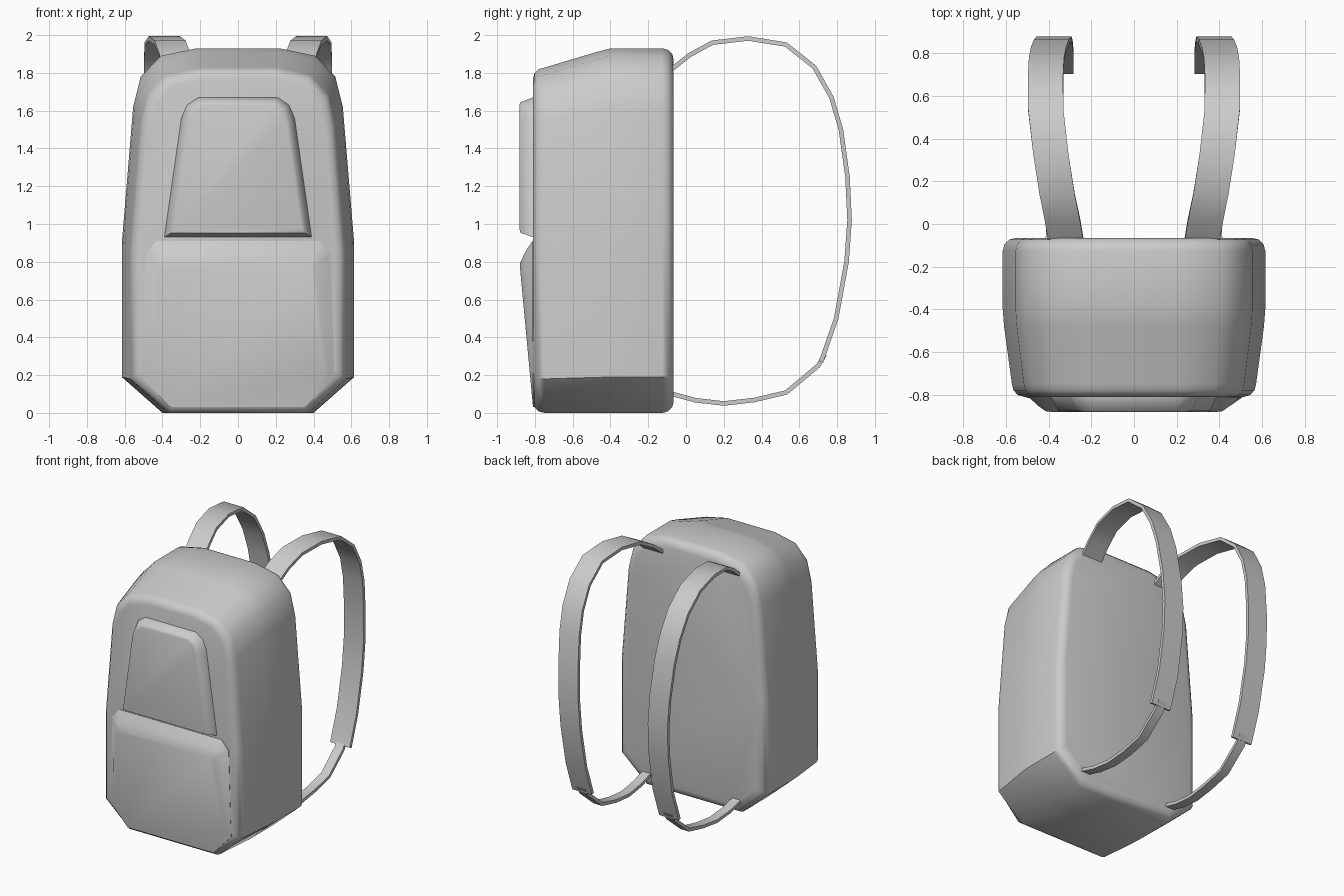
import bpy, bmesh, math
from mathutils import Vector

if "Cube" in bpy.data.objects:
    bpy.data.objects.remove(bpy.data.objects["Cube"])


def loft(name, rings, angle=40, mirror=False):
    """Skin a list of equal-length closed rings and cap both ends."""
    bm = bmesh.new()
    vs = [[bm.verts.new(p) for p in ring] for ring in rings]
    n = len(vs[0])
    for a, b in zip(vs, vs[1:]):
        for i in range(n):
            j = (i + 1) % n
            bm.faces.new((a[i], a[j], b[j], b[i]))
    bm.faces.new(vs[0])
    bm.faces.new(vs[-1])
    bmesh.ops.recalc_face_normals(bm, faces=bm.faces)
    me = bpy.data.meshes.new(name)
    bm.to_mesh(me)
    bm.free()
    ob = bpy.data.objects.new(name, me)
    bpy.context.collection.objects.link(ob)
    bpy.ops.object.select_all(action='DESELECT')
    ob.select_set(True)
    bpy.context.view_layer.objects.active = ob
    bpy.ops.object.shade_smooth_by_angle(angle=math.radians(angle))
    if mirror:
        ob.modifiers.new("Mirror", 'MIRROR')
    return ob


def both(half):
    """Complete a right-hand (x, z) outline with its mirrored left half."""
    return half + [(-x, z) for x, z in reversed(half)]


# Main bag: one front outline, lofted from back to front with rounded rims
outline = both([(0.40, 0), (0.615, 0.19), (0.615, 0.90), (0.555, 1.62),
                (0.515, 1.78), (0.41, 1.89), (0.22, 1.93)])


def body_ring(y, sx, sz, d):
    c = 0.96 * sz
    return [(x * sx * (1 - d / 0.6), y, c + (z * sz - c) * (1 - d / 0.96))
            for x, z in outline]


R = 0.06
arc = [math.radians(a) for a in (0, 30, 60, 90)]
rings = [body_ring(-0.065 - R * (1 - math.cos(a)), 1, 1, R * (1 - math.sin(a)))
         for a in arc]
rings += [body_ring(-0.40, 1, 1, 0), body_ring(-0.48, 0.99, 0.989, 0)]
rings += [body_ring(-0.81 + R * (1 - math.cos(a)), 0.93, 0.947, R * (1 - math.sin(a)))
          for a in reversed(arc)]
loft("bag_body", rings, 45)

# Lower front pocket: wedge that swells towards its top
base = both([(0.36, 0.03), (0.51, 0.19), (0.49, 0.84), (0.43, 0.91)])
mid = both([(0.355, 0.035), (0.48, 0.20), (0.45, 0.81), (0.41, 0.85)])
face = both([(0.35, 0.04), (0.46, 0.21), (0.41, 0.77), (0.38, 0.79)])


def wedge(ring, top):
    return [(x, -0.81 - top * min(1, (z - 0.03) / 0.75), z) for x, z in ring]


loft("lower_pocket", [[(x, -0.795, z) for x, z in base], wedge(base, 0.003),
                      wedge(mid, 0.042), wedge(face, 0.07)], 50)

# Upper front pocket: raised trapezoid with softened edges
base = both([(0.39, 0.93), (0.30, 1.56), (0.27, 1.63), (0.21, 1.67)])
mid = both([(0.355, 0.953), (0.272, 1.55), (0.245, 1.615), (0.195, 1.645)])
face = both([(0.34, 0.975), (0.255, 1.54), (0.232, 1.60), (0.185, 1.63)])
loft("upper_pocket", [[(x, y, z) for x, z in ring] for y, ring in
                      ((-0.79, base), (-0.81, base), (-0.876, mid), (-0.882, face))], 50)


# Shoulder straps: flat ribbons following (x, y, z) paths
def strap(name, path, width, thick):
    pts = [Vector(p) for p in path]
    rings = []
    for i, p in enumerate(pts):
        t = pts[min(i + 1, len(pts) - 1)] - pts[max(i - 1, 0)]
        n = Vector((0, -t.z, t.y)).normalized() * thick / 2
        w = Vector((width / 2, 0, 0))
        rings.append([p - w - n, p + w - n, p + w + n, p - w + n])
    return loft(name, rings, 35, True)


strap("shoulder_strap", [
    (0.315, -0.10, 1.80), (0.335, 0.02, 1.895), (0.36, 0.14, 1.96), (0.39, 0.33, 1.982),
    (0.413, 0.53, 1.95), (0.415, 0.68, 1.83), (0.41, 0.77, 1.67), (0.40, 0.82, 1.50),
    (0.385, 0.855, 1.25), (0.375, 0.866, 1.02), (0.37, 0.85, 0.80),
    (0.365, 0.795, 0.50), (0.365, 0.715, 0.27)], 0.165, 0.024)
strap("adjuster_strap", [
    (0.365, 0.735, 0.31), (0.365, 0.70, 0.25), (0.365, 0.53, 0.108), (0.365, 0.36, 0.068),
    (0.37, 0.20, 0.05), (0.375, 0.05, 0.067), (0.38, -0.11, 0.11)], 0.07, 0.024)
